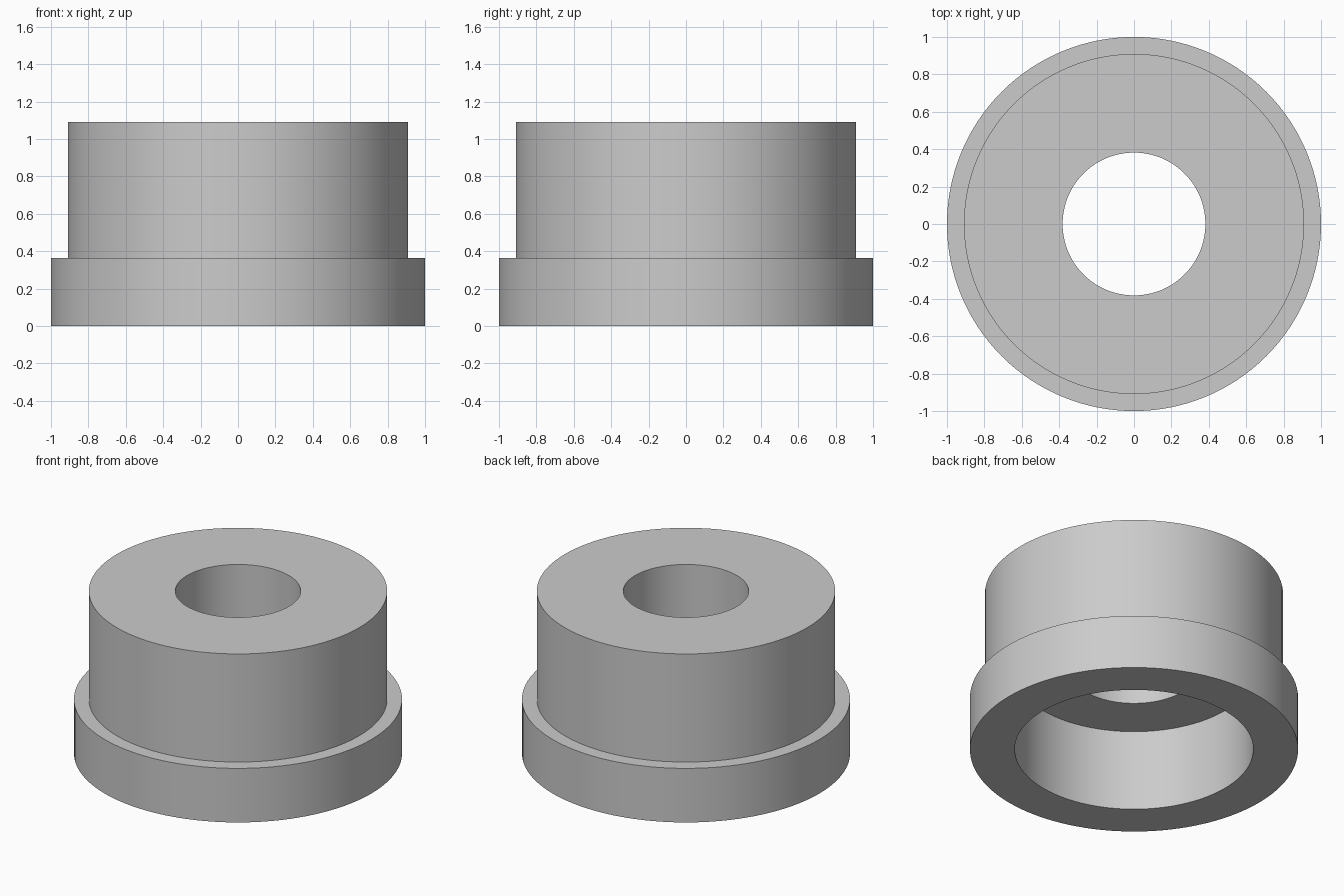
import bpy
import bmesh
from math import radians, tau
from mathutils import Matrix, Vector

cube = bpy.data.objects.get("Cube")
if cube:
    bpy.data.objects.remove(cube, do_unlink=True)

UNIT = 1 / 11  # flange radius is 11 units
SEGMENTS = 128

# Plain grey material
grey = bpy.data.materials.new("plain_grey")
grey.use_nodes = True
colour = (0.6, 0.6, 0.6, 1)
grey.diffuse_color = colour
grey.node_tree.nodes["Principled BSDF"].inputs["Base Color"].default_value = colour


def lathe(name, profile, material):
    """Revolve a closed (radius, height) profile around the z axis."""
    bm = bmesh.new()
    verts = [bm.verts.new(Vector((r, 0, z)) * UNIT) for r, z in profile]
    edges = [bm.edges.new((a, b)) for a, b in zip(verts, verts[1:] + verts[:1])]
    bmesh.ops.spin(bm, geom=verts + edges, cent=(0, 0, 0), axis=(0, 0, 1),
                   angle=tau, steps=SEGMENTS, use_merge=True)
    bmesh.ops.remove_doubles(bm, verts=bm.verts, dist=1e-5)
    bmesh.ops.recalc_face_normals(bm, faces=bm.faces)
    mesh = bpy.data.meshes.new(name)
    bm.to_mesh(mesh)
    bm.free()
    mesh.materials.append(material)
    obj = bpy.data.objects.new(name, mesh)
    bpy.context.collection.objects.link(obj)
    bpy.ops.object.select_all(action="DESELECT")
    obj.select_set(True)
    bpy.context.view_layer.objects.active = obj
    bpy.ops.object.shade_smooth_by_angle(angle=radians(30))
    return obj


# Bushing: flange, body, through hole and wider counterbore from below
flange, body, hole, counterbore = 11, 10, 4.2, 8
lathe("flanged_bushing", [
    (counterbore, 0), (flange, 0), (flange, 4), (body, 4),
    (body, 12), (hole, 12), (hole, 6), (counterbore, 6),
], grey)
